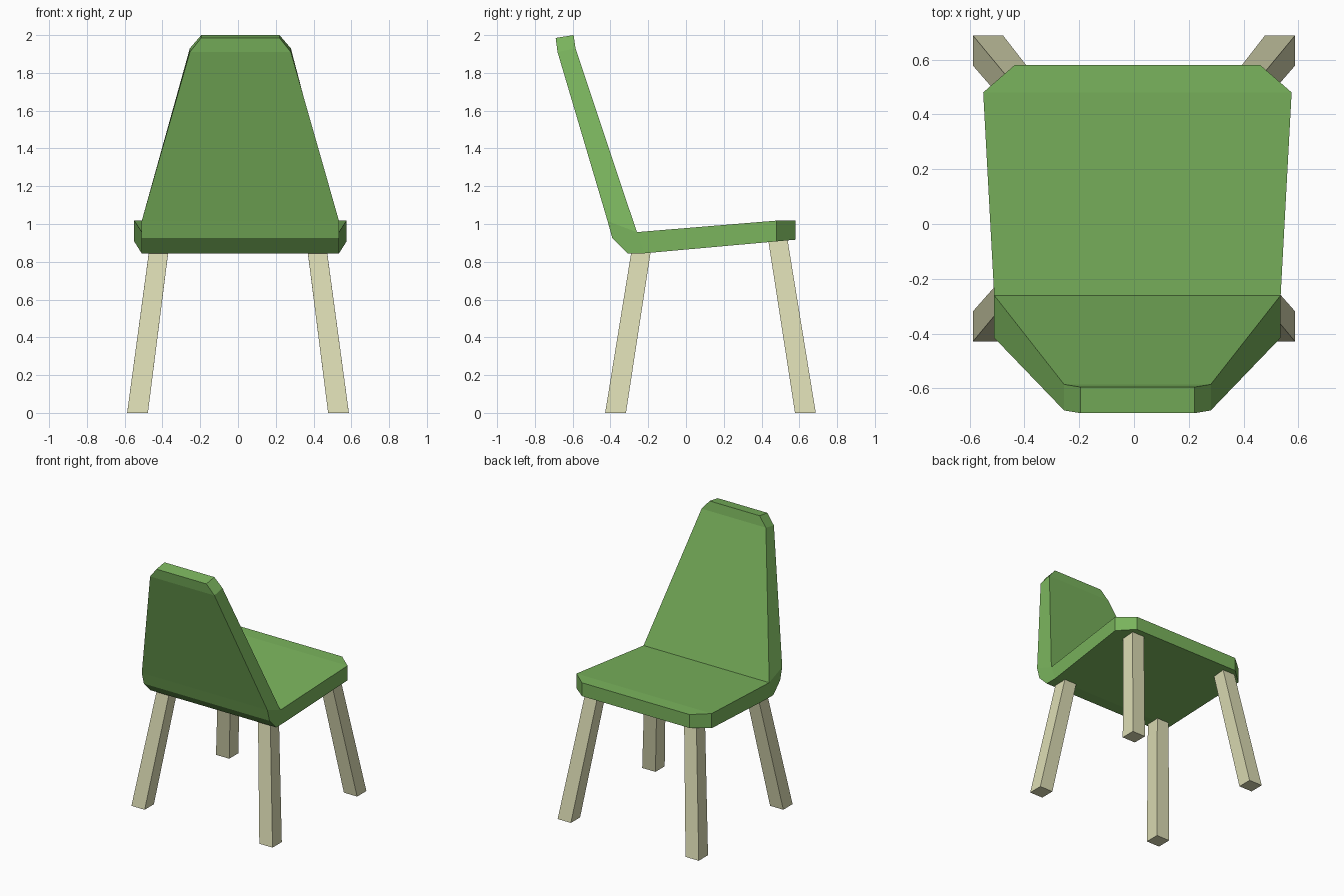
import bpy, bmesh

if "Cube" in bpy.data.objects:
    bpy.data.objects.remove(bpy.data.objects["Cube"])


def material(name, rgb):
    m = bpy.data.materials.new(name)
    lin = [((c / 255 + 0.055) / 1.055) ** 2.4 for c in rgb]
    m.diffuse_color = (*lin, 1)
    m.use_nodes = True
    m.node_tree.nodes["Principled BSDF"].inputs["Base Color"].default_value = m.diffuse_color
    return m


def loft(name, rings, mat):
    """Skin a row of four-point rings, cap both ends and weld shared points."""
    bm = bmesh.new()
    rows = [[bm.verts.new(p) for p in ring] for ring in rings]
    for a, b in zip(rows, rows[1:]):
        for i in range(4):
            j = (i + 1) % 4
            bm.faces.new((a[i], a[j], b[j], b[i]))
    bm.faces.new(rows[0])
    bm.faces.new(rows[-1])
    bmesh.ops.remove_doubles(bm, verts=bm.verts, dist=0.0005)
    bmesh.ops.recalc_face_normals(bm, faces=bm.faces)
    me = bpy.data.meshes.new(name)
    bm.to_mesh(me)
    bm.free()
    ob = bpy.data.objects.new(name, me)
    me.materials.append(mat)
    bpy.context.collection.objects.link(ob)
    return ob


green = material("green shell", (122, 180, 93))
wood = material("pale wood", (220, 220, 180))

# Seat and backrest: one bent shell, stations of (inner y, z, outer y, z, half width)
CX = 0.0125
stations = [
    (0.58, 1.018, 0.58, 0.917, 0.4475),
    (0.48, 1.018, 0.48, 0.908, 0.5625),
    (-0.26, 0.957, -0.22, 0.845, 0.5225),
    (-0.26, 0.957, -0.31, 0.845, 0.5225),
    (-0.26, 0.957, -0.39, 0.925, 0.5225),
    (-0.26, 0.957, -0.415, 1.015, 0.5225),
    (-0.585, 1.93, -0.68, 1.91, 0.2675),
    (-0.595, 2.0, -0.69, 1.985, 0.2075),
]
rings = [[(CX - w, yi, zi), (CX + w, yi, zi), (CX + w, yo, zo), (CX - w, yo, zo)]
         for yi, zi, yo, zo, w in stations]
loft("seat_shell", rings, green)

# Splayed square legs, tops sunk into the seat
for label, y0, slope, top in (("back_leg", -0.373, 0.158, 0.9), ("front_leg", 0.632, -0.159, 0.96)):
    for side, sx in (("left", -1), ("right", 1)):
        leg = []
        for z, h in ((0, 0.055), (top, 0.051)):
            x, y = sx * (0.532 - 0.131 * z), y0 + slope * z
            leg.append([(x - h, y - h, z), (x + h, y - h, z), (x + h, y + h, z), (x - h, y + h, z)])
        loft(f"{label}_{side}", leg, wood)
